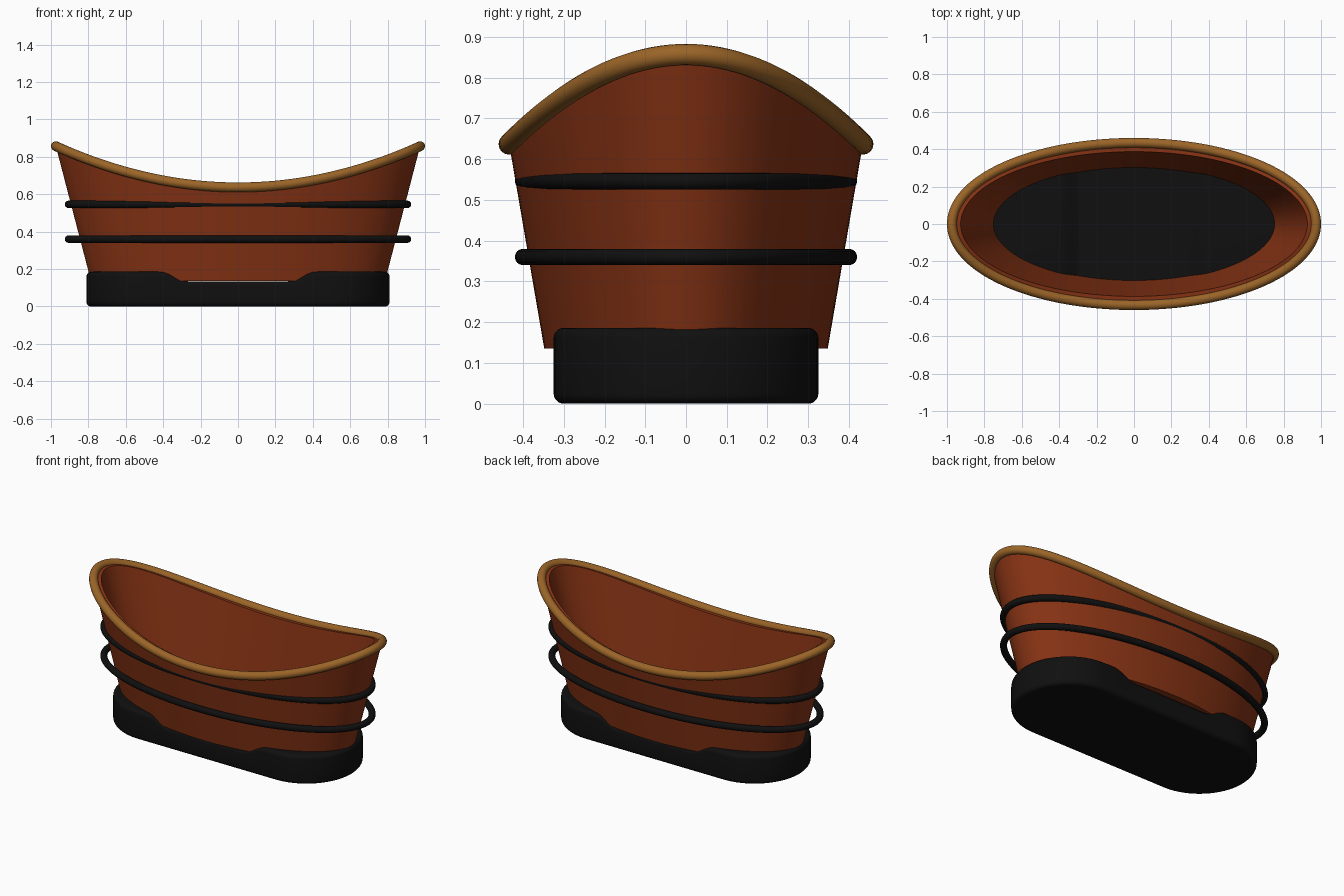
import bpy, bmesh
from math import sin, cos, pi
from mathutils import Vector

if "Cube" in bpy.data.objects:
    bpy.data.objects.remove(bpy.data.objects["Cube"])

SEG = 128
FLOOR = 0.136            # underside of the tub
RIM_A, RIM_B = 0.974, 0.434


def material(name, rgb):
    m = bpy.data.materials.new(name)
    m.use_nodes = True
    m.diffuse_color = (*rgb, 1)
    bsdf = m.node_tree.nodes["Principled BSDF"]
    bsdf.inputs["Base Color"].default_value = (*rgb, 1)
    bsdf.inputs["Roughness"].default_value = 0.6
    return m


copper = material("copper brown", (0.24, 0.033, 0.007))
brass = material("brass", (0.33, 0.13, 0.021))
black = material("matte black", (0.005, 0.005, 0.005))


def finish(name, bm, mat):
    bmesh.ops.recalc_face_normals(bm, faces=bm.faces)
    mesh = bpy.data.meshes.new(name)
    bm.to_mesh(mesh)
    bm.free()
    mesh.materials.append(mat)
    ob = bpy.data.objects.new(name, mesh)
    bpy.context.collection.objects.link(ob)
    bpy.ops.object.select_all(action='DESELECT')
    ob.select_set(True)
    bpy.context.view_layer.objects.active = ob
    bpy.ops.object.shade_smooth_by_angle(angle=0.7)
    return ob


def loft(bm, rings, wrap=False):
    """Join closed rings of points with quads."""
    rows = [[bm.verts.new(p) for p in r] for r in rings]
    n = len(rows[0])
    pairs = list(zip(rows, rows[1:])) + ([(rows[-1], rows[0])] if wrap else [])
    for r, s in pairs:
        for i in range(n):
            j = (i + 1) % n
            bm.faces.new((r[i], r[j], s[j], s[i]))
    return rows


def rim_height(a):
    return 0.637 + 0.22 * cos(a) ** 2


def ellipse_tube(name, a, b, height, radius, mat, sides=16):
    """Round tube swept along an ellipse whose height varies with angle."""
    def point(t):
        return Vector((a * cos(t), b * sin(t), height(t)))
    rings = []
    for k in range(SEG):
        t = 2 * pi * k / SEG
        tangent = (point(t + 0.001) - point(t - 0.001)).normalized()
        side = tangent.cross(Vector((0, 0, 1))).normalized()
        up = side.cross(tangent)
        rings.append([point(t) + radius * (cos(q) * side + sin(q) * up)
                      for q in (2 * pi * s / sides for s in range(sides))])
    bm = bmesh.new()
    loft(bm, rings, wrap=True)
    return finish(name, bm, mat)


# Tub wall: straight flared sides, with inner and outer skins
def wall_ring(u, inset):
    pts = []
    for k in range(SEG):
        t = 2 * pi * k / SEG
        a = 0.786 + (RIM_A - 0.786) * u - inset
        b = 0.348 + (RIM_B - 0.348) * u - inset
        pts.append((a * cos(t), b * sin(t), FLOOR + (rim_height(t) - FLOOR) * u))
    return pts


levels = [i / 8 for i in range(9)]
bm = bmesh.new()
loft(bm, [wall_ring(u, 0) for u in levels]
     + [wall_ring(u, 0.047) for u in reversed(levels)], wrap=True)
finish("tub_wall", bm, copper)

# Rolled rim and the two hoops
ellipse_tube("rolled_rim", RIM_A, RIM_B, rim_height, 0.026, brass)
for name, z in (("lower_hoop", 0.36), ("upper_hoop", 0.546)):
    ellipse_tube(name, 0.906, 0.4, lambda t, z=z: z, 0.02, black)


# Plinth: rounded-end block with raised cradles at both ends
def plinth_top(x):
    s = min(max((abs(x) - 0.26) / 0.15, 0), 1)
    return 0.134 + 0.052 * s * s * (3 - 2 * s)


def plinth_outline(r):
    c, arc, straight = 0.485, 20, 48
    half = [(c + r * cos(pi / 2 * i / arc), r * sin(pi / 2 * i / arc)) for i in range(arc)]
    half += [(c - 2 * c * i / straight, r) for i in range(straight)]
    half += [(-c - r * sin(pi / 2 * i / arc), r * cos(pi / 2 * i / arc)) for i in range(arc + 1)]
    return half + [(x, -y) for x, y in reversed(half[1:-1])]


R, BEVEL, STEPS = 0.325, 0.025, 5
rings = []
for top in (False, True):
    for i in range(STEPS + 1):
        q = pi / 2 * (i if top else STEPS - i) / STEPS
        inset, drop = BEVEL * (1 - cos(q)), BEVEL * (1 - sin(q))
        rings.append([(x, y, plinth_top(x) - drop if top else drop)
                      for x, y in plinth_outline(R - inset)])
bm = bmesh.new()
rows = loft(bm, rings)
bm.faces.new(rows[0])
cap = rows[-1]
n = len(cap)
for i in range(n // 2):
    quad = [cap[i], cap[i + 1], cap[n - i - 1], cap[(n - i) % n]]
    bm.faces.new(list(dict.fromkeys(quad)))
finish("plinth", bm, black)


# Tub floor and drain
def disc(name, a, b, z, thick, mat):
    bm = bmesh.new()
    rows = loft(bm, [[(a * cos(2 * pi * k / SEG), b * sin(2 * pi * k / SEG), h)
                      for k in range(SEG)] for h in (z, z + thick)])
    for r in rows:
        bm.faces.new(r)
    finish(name, bm, mat)


disc("tub_floor", 0.745, 0.306, FLOOR, 0.006, black)
disc("drain", 0.04, 0.04, FLOOR + 0.006, 0.006, black)
